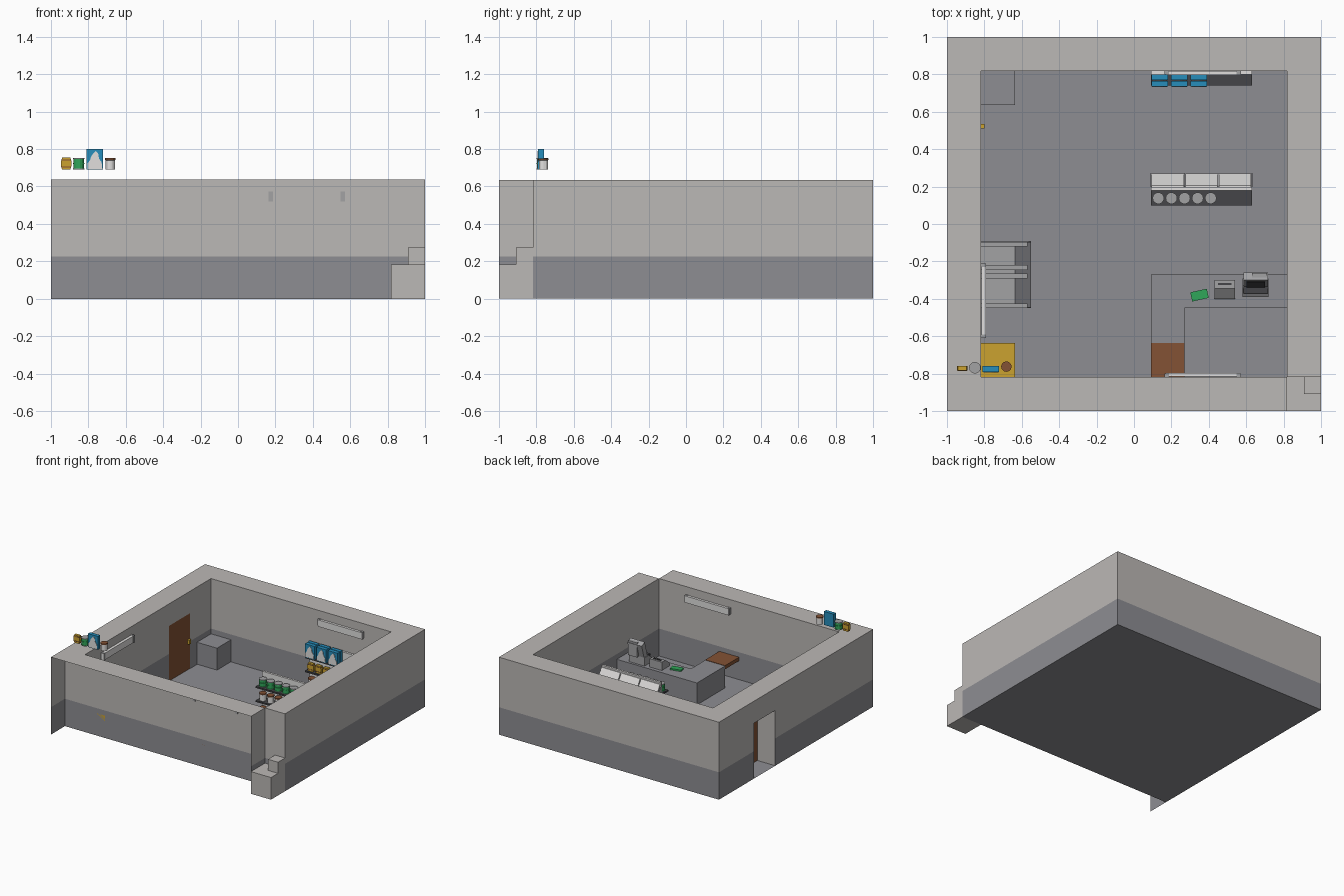
import bpy, bmesh, math
from mathutils import Matrix, Vector

if "Cube" in bpy.data.objects:
    bpy.data.objects.remove(bpy.data.objects["Cube"])

def mat(name, r, g, b):
    m = bpy.data.materials.new(name)
    m.diffuse_color = (r, g, b, 1)
    m.use_nodes = True
    m.node_tree.nodes["Principled BSDF"].inputs["Base Color"].default_value = m.diffuse_color
    return m

WALL = mat("pale_plaster", .50, .48, .465)
DARK = mat("slate_grey", .27, .27, .29)
BROWN = mat("brown_wood", .23, .085, .035)
GOLD = mat("gold", .60, .36, .03)
GREEN = mat("green", .03, .38, .10)
BLUE = mat("blue", .02, .27, .50)
WHITE = mat("off_white", .75, .74, .73)
STEEL = mat("steel_grey", .36, .36, .37)
COAL = mat("charcoal", .06, .06, .065)

def finish(name, bm, *mats):
    me = bpy.data.meshes.new(name)
    bm.to_mesh(me)
    bm.free()
    for m in mats:
        me.materials.append(m)
    ob = bpy.data.objects.new(name, me)
    bpy.context.collection.objects.link(ob)
    return ob

def box(name, x0, x1, y0, y1, z0, z1, m):
    bm = bmesh.new()
    bmesh.ops.create_cube(bm, size=1)
    for v in bm.verts:
        v.co = Vector((x1 if v.co.x > 0 else x0, y1 if v.co.y > 0 else y0, z1 if v.co.z > 0 else z0))
    return finish(name, bm, m)

def prism(name, pts, axis, a, b, m):
    """Extrude a 2D outline along an axis from a to b."""
    put = (lambda p, t: (t, p[0], p[1])) if axis == 'x' else (lambda p, t: (p[0], t, p[1]))
    bm = bmesh.new()
    lo = [bm.verts.new(put(p, a)) for p in pts]
    hi = [bm.verts.new(put(p, b)) for p in pts]
    bm.faces.new(lo)
    bm.faces.new(hi[::-1])
    for i in range(len(pts)):
        j = (i + 1) % len(pts)
        bm.faces.new((lo[i], lo[j], hi[j], hi[i]))
    bmesh.ops.recalc_face_normals(bm, faces=bm.faces)
    return finish(name, bm, m)

def lathe(name, x, y, z, profile, mats, sides=14):
    """Stack of rings (radius, height, material slot above)."""
    bm = bmesh.new()
    rings = [[bm.verts.new((x + r * math.cos(2 * math.pi * i / sides),
                            y + r * math.sin(2 * math.pi * i / sides), z + h))
              for i in range(sides)] for r, h, k in profile]
    for n in range(len(rings) - 1):
        for i in range(sides):
            j = (i + 1) % sides
            f = bm.faces.new((rings[n][i], rings[n][j], rings[n + 1][j], rings[n + 1][i]))
            f.material_index = profile[n][2]
    bm.faces.new(rings[0][::-1])
    bm.faces.new(rings[-1]).material_index = profile[-1][2]
    return finish(name, bm, *mats)

# Products
def green_can(x, y, z):
    lathe("green_can", x, y, z, [(.031, 0, 1), (.031, .005, 0), (.028, .006, 0), (.028, .03, 0), (.031, .031, 0),
          (.031, .035, 0), (.028, .036, 0), (.028, .056, 0), (.031, .057, 1), (.031, .062, 1)], (GREEN, STEEL))

def steel_can(x, y, z):
    lathe("steel_can", x, y, z, [(.025, 0, 0), (.025, .05, 0), (.028, .052, 1), (.028, .061, 1)], (WHITE, BROWN), 12)

def gold_tin(x, y, z):
    prism("gold_tin", [(x - .022, z), (x + .022, z), (x + .028, z + .02), (x + .028, z + .045),
                       (x + .022, z + .064), (x - .022, z + .064), (x - .028, z + .045), (x - .028, z + .02)],
          'y', y - .012, y + .012, GOLD)
    for dz in (.012, .05):
        box("tin_stripe", x - .026, x + .026, y - .014, y + .014, z + dz, z + dz + .005, BROWN)

def blue_bag(x, y, z):
    box("blue_bag", x - .044, x + .044, y - .015, y + .015, z, z + .11, BLUE)
    pts = [(-.04, .004), (.04, .004), (.036, .04), (.022, .06), (.018, .085), (.004, .1), (-.01, .085),
           (-.02, .07), (-.026, .05), (-.038, .035)]
    prism("bag_picture", [(x + a, z + b) for a, b in pts], 'y', y - .018, y - .015, WHITE)

# Room shell: plan segments raised into bands, open on the outer front
W, H, BAND, D0, D1, DH = .818, .636, .225, .27, .545, .455
bm = bmesh.new()

def quad(pts, k):
    bm.faces.new([bm.verts.new(p) for p in pts]).material_index = k

def wall(xa, ya, xb, yb, z0=0, z1=H, split=True):
    cuts = [z0, BAND, z1] if split and z0 < BAND < z1 else [z0, z1]
    for a, b in zip(cuts, cuts[1:]):
        k = 1 if split and b <= BAND else 0
        quad([(xa, ya, a), (xb, yb, a), (xb, yb, b), (xa, ya, b)], k)

wall(-1, D0, -1, -1)
wall(-1, 1, -1, D1)
wall(-1, D1, -1, D0, DH)
wall(-W, -W, -W, D0)
wall(-W, D1, -W, W)
wall(-W, D0, -W, D1, DH)
wall(-W, D0, -1, D0, 0, DH, False)
wall(-1, D1, -W, D1, 0, DH, False)
quad([(-1, D0, DH), (-1, D1, DH), (-W, D1, DH), (-W, D0, DH)], 0)
wall(1, 1, -1, 1)
wall(1, -W, 1, 1)
wall(W, -W, 1, -W)
wall(W, -1, W, -W)
wall(-W, W, W, W)
wall(W, W, W, -W)
wall(W, -W, -1, -W)
for x0, x1, y0, y1 in [(-1, -W, -W, 1), (W, 1, -W, 1), (-W, W, W, 1), (-1, W, -1, -W)]:
    quad([(x0, y0, H), (x1, y0, H), (x1, y1, H), (x0, y1, H)], 0)
quad([(-1, -W, 0), (1, -W, 0), (1, 1, 0), (-1, 1, 0)], 1)
finish("room_shell", bm, WALL, DARK)

# Corner step
box("step_lower", W, 1, -1, -W, 0, .182, WALL)
box("step_upper", .909, 1, -.909, -W, .182, .273, WALL)

# Door
box("door", -.84, -W, D0, D1, .002, DH, BROWN)
box("door_handle", -W, -.80, .51, .535, .215, .25, GOLD)

# Corner boxes
box("grey_cabinet", -W, -.636, .636, W, .002, .182, DARK)
box("gold_crate", -W, -.636, -W, -.636, .002, .182, GOLD)

# Counter with lift-up flap
box("counter_front", .09, W, -.45, -.27, .002, .182, DARK)
box("counter_side", .09, .27, -.636, -.45, .002, .182, DARK)
box("counter_flap", .09, .27, -W, -.636, .155, .185, BROWN)

# Things on the counter
money = box("green_note", -.045, .045, -.025, .025, 0, .012, GREEN)
money.matrix_world = Matrix.Translation((.35, -.38, .182)) @ Matrix.Rotation(.22, 4, 'Z')
prism("card_machine", [(-.40, .182), (-.30, .182), (-.30, .25), (-.345, .25), (-.40, .21)], 'x', .43, .54, STEEL)
box("card_slot", .45, .52, -.325, -.315, .25, .256, COAL)
prism("register_base", [(-.39, .182), (-.29, .182), (-.29, .25), (-.34, .25), (-.39, .215)], 'x', .58, .72, STEEL)
box("register_keys", .585, .715, -.372, -.335, .235, .253, COAL)
prism("register_screen", [(-.335, .25), (-.29, .25), (-.26, .355), (-.30, .375)], 'x', .585, .715, STEEL)
prism("register_glass", [(-.338, .262), (-.334, .262), (-.306, .362), (-.31, .362)], 'x', .6, .7, COAL)
box("customer_display", .63, .71, -.285, -.262, .25, .37, STEEL)

# Shelf units
SHELVES = (.02, .14, .255)
def shelf_unit(y0, y1, tag):
    for z in SHELVES:
        box(tag + "_shelf", .09, .63, y0, y1, z, z + .012, COAL)

shelf_unit(.1, .18, "aisle")
box("aisle_divider", .09, .63, .18, .198, .002, .363, WHITE)
shelf_unit(.74, .80, "wall")
box("wall_shelf_back", .09, .63, .80, W, .002, .363, WHITE)
for i in range(5):
    x = .13 + .07 * i
    green_can(x, .138, SHELVES[2] + .012)
    steel_can(x, .138, SHELVES[1] + .012)
    steel_can(x, .138, SHELVES[0] + .012)
    gold_tin(x, .765, SHELVES[1] + .012)
    steel_can(x, .77, SHELVES[0] + .012)
for i in range(3):
    for y in (.749, .784):
        blue_bag(.137 + .105 * i, y, SHELVES[2] + .012)

# Sloping rack behind the aisle shelf
for i in range(3):
    a = .09 + .18 * i
    for z in (.06, .22):
        prism("rack_panel", [(.198, z + .13), (.205, z + .13), (.27, z + .01), (.262, z)], 'x', a + .004, a + .176, WHITE)
for i in range(4):
    a = .09 + .18 * i
    prism("rack_side", [(.198, .002), (.272, .002), (.272, .22), (.198, .34)], 'x', a - .003, a + .003, STEEL)

# Low rack by the left wall
box("rack_base", -W, -.55, -.45, -.09, .002, .03, DARK)
prism("rack_slope", [(-.636, .03), (-.55, .03), (-.55, .05), (-.636, .12)], 'y', -.445, -.095, DARK)
box("rack_shelf", -W, -.636, -.445, -.095, .10, .12, STEEL)
for y in (-.45, -.29, -.245, -.12):
    box("rack_post", -W, -.57, y, y + .025, .03, .175, STEEL)

# Wall lamps with brackets
for s in (1, -1):
    y = sorted((s * .795, s * .815))
    box("lamp_tube", .17, .57, *y, .515, .57, WHITE)
    for x in (.163, .548):
        yb = sorted((s * .80, s * .822))
        box("lamp_bracket", x, x + .024, *yb, .52, .572, STEEL)
box("lamp_tube_left", -.815, -.792, -.61, -.21, .515, .57, WHITE)
for y in (-.61, -.23):
    box("lamp_bracket_left", -.822, -.79, y, y + .02, .512, .572, STEEL)

# Product samples above the front wall
gold_tin(-.918, -.772, .69)
green_can(-.85, -.768, .69)
blue_bag(-.765, -.775, .69)
steel_can(-.682, -.762, .69)
